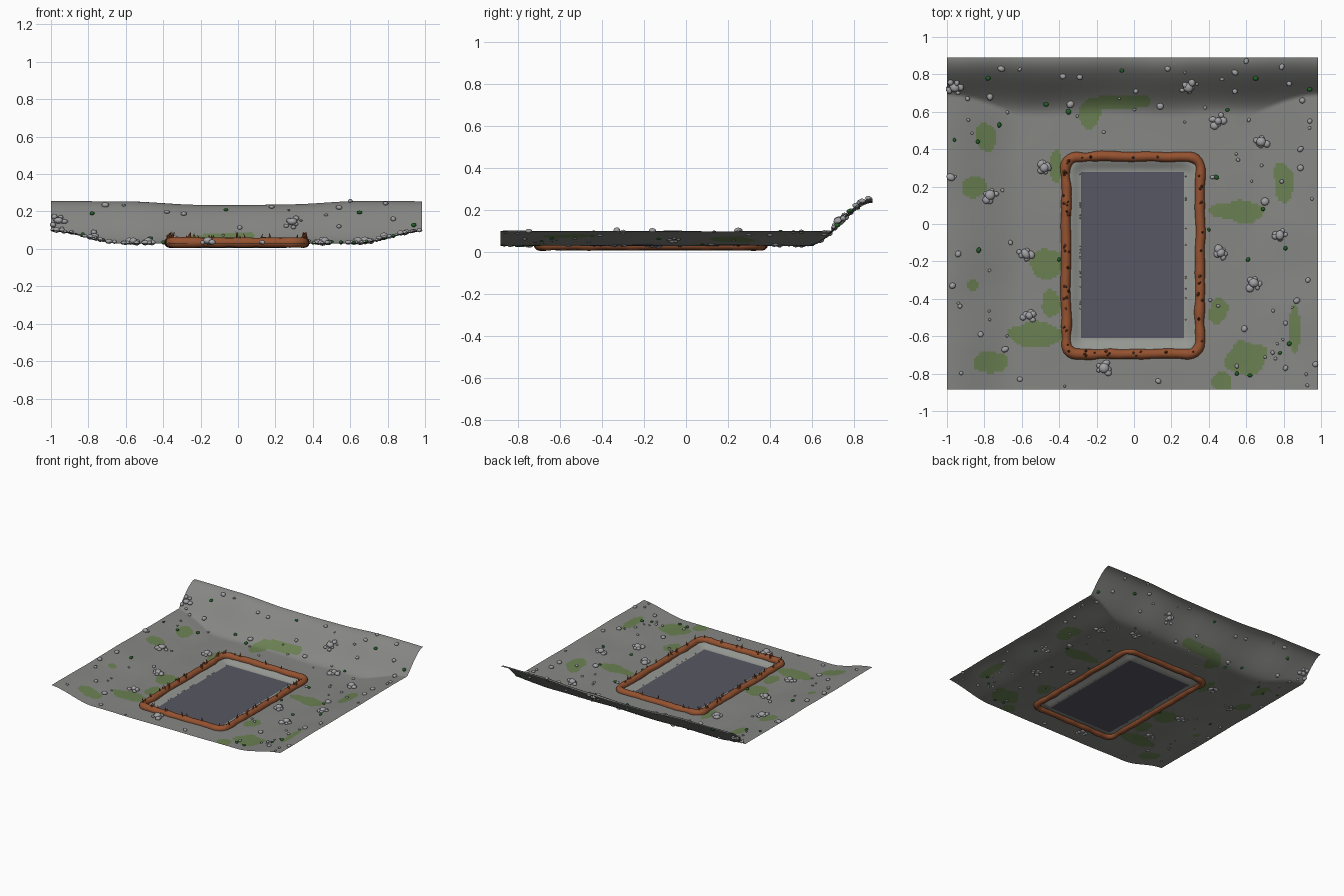
import bpy, bmesh, math, random
from mathutils import Vector, Matrix, noise

if "Cube" in bpy.data.objects:
    bpy.data.objects.remove(bpy.data.objects["Cube"])

random.seed(7)

def mat(name, rgb):
    m = bpy.data.materials.new(name)
    m.diffuse_color = (*rgb, 1)
    m.use_nodes = True
    m.node_tree.nodes["Principled BSDF"].inputs["Base Color"].default_value = m.diffuse_color
    return m

GROUND = mat("ground grey", (0.24, 0.24, 0.23))
MOSS = mat("moss green", (0.145, 0.215, 0.085))
BANK = mat("bank light grey", (0.30, 0.31, 0.29))
POOL = mat("pool slate", (0.095, 0.095, 0.125))
RUST = mat("rust brown", (0.30, 0.085, 0.03))
STONE = mat("stone grey", (0.36, 0.36, 0.38))
SPROUT = mat("sprout green", (0.015, 0.12, 0.02))

def finish(name, bm, mats, smooth=True):
    me = bpy.data.meshes.new(name)
    for f in bm.faces:
        f.smooth = smooth
    bm.to_mesh(me)
    bm.free()
    for m in mats:
        me.materials.append(m)
    ob = bpy.data.objects.new(name, me)
    bpy.context.collection.objects.link(ob)
    return ob

def step(a, b, v):
    t = min(1, max(0, (v - a) / (b - a)))
    return t * t * (3 - 2 * t)

# Rounded-rectangle distance (negative inside)
def rect_dist(x, y, x0, x1, y0, y1, r):
    dx = abs(x - (x0 + x1) / 2) - (x1 - x0) / 2 + r
    dy = abs(y - (y0 + y1) / 2) - (y1 - y0) / 2 + r
    return math.hypot(max(dx, 0), max(dy, 0)) + min(max(dx, dy), 0) - r

def pool_dist(x, y):
    return rect_dist(x, y, -0.28, 0.27, -0.615, 0.283, 0.02)

def rim_dist(x, y):
    return rect_dist(x, y, -0.363, 0.353, -0.695, 0.36, 0.06)

# Ground height: flat floor, raised sides, steep back bank, sunken pool
def height(x, y):
    n = noise.noise(Vector((x * 4, y * 4, 0.3)))
    side = 0.07 * step(0.62, 1.02, abs(x) + 0.04 * noise.noise(Vector((y * 3, 2, x))))
    crest = 0.205 + 0.02 * step(0.2, 0.65, abs(x))
    back = crest * step(0.58, 0.89, y + 0.012 * noise.noise(Vector((x * 3, 5, 0))))
    z = 0.03 + max(side, back) + 0.004 * n
    if rim_dist(x, y) < 0:
        z = 0.006 + (z - 0.006) * step(-0.005, 0.07, pool_dist(x, y))
    return z

# Moss patches: x, y, radius x, radius y
PATCHES = [(-.24, .58, .05, .10), (-.07, .655, .15, .04), (-.85, .20, .06, .06),
           (-.79, .46, .05, .07), (.55, .07, .13, .06), (.80, .23, .05, .11),
           (-.46, -.22, .09, .08), (-.42, .31, .03, .08), (-.53, -.59, .15, .07),
           (-.45, -.43, .05, .08), (-.77, -.74, .10, .06), (.60, -.72, .11, .09),
           (.47, -.84, .06, .05), (.45, -.45, .05, .08), (.86, -.56, .03, .13),
           (-.86, -.33, .035, .03)]

def mossy(x, y):
    w = 0.45 * noise.noise(Vector((x * 9, y * 9, 4)))
    return any(math.hypot((x - a) / c, (y - b) / d) + w < 1 for a, b, c, d in PATCHES)

# Ground sheet
NX, NY = 166, 148
bm = bmesh.new()
grid = []
for j in range(NY + 1):
    y = -0.885 + 1.775 * j / NY
    row = []
    for i in range(NX + 1):
        x = -1 + 1.985 * i / NX
        row.append(bm.verts.new((x, y, height(x, y))))
    grid.append(row)
for j in range(NY):
    for i in range(NX):
        f = bm.faces.new((grid[j][i], grid[j][i + 1], grid[j + 1][i + 1], grid[j + 1][i]))
        c = f.calc_center_median()
        if pool_dist(c.x, c.y) < 0:
            f.material_index = 3
        elif rim_dist(c.x, c.y) < 0:
            f.material_index = 2
        elif mossy(c.x, c.y):
            f.material_index = 1
finish("ground", bm, [GROUND, MOSS, BANK, POOL])

# Rim path: rounded rectangle around the pool
path = []
R = 0.06
for cx, cy, a0 in [(.293, .30, 0), (-.303, .30, 90), (-.303, -.635, 180), (.293, -.635, 270)]:
    for k in range(6):
        a = math.radians(a0 + 18 * k)
        path.append(Vector((cx + R * math.cos(a), cy + R * math.sin(a), 0)))
dense = []
for a, b in zip(path, path[1:] + path[:1]):
    n = max(1, round((b - a).length / 0.022))
    dense += [a.lerp(b, k / n) for k in range(n)]

# Rim tube, slightly lumpy
bm = bmesh.new()
SIDES, rings = 12, []
for i, p in enumerate(dense):
    t = (dense[(i + 1) % len(dense)] - dense[i - 1]).normalized()
    out = Vector((t.y, -t.x, 0))
    c = p + out * 0.008 * noise.noise(p * 9)
    r = 0.026 + 0.006 * noise.noise(p * 14 + Vector((0, 0, 3)))
    rings.append([bm.verts.new(c + out * r * math.cos(q) + Vector((0, 0, 0.034 + r * math.sin(q))))
                  for q in (2 * math.pi * k / SIDES for k in range(SIDES))])
for i, ra in enumerate(rings):
    rb = rings[(i + 1) % len(rings)]
    for k in range(SIDES):
        m = (k + 1) % SIDES
        bm.faces.new((ra[k], rb[k], rb[m], ra[m]))
bmesh.ops.recalc_face_normals(bm, faces=bm.faces)
finish("rim", bm, [RUST])

# Thorns on the rim
bm = bmesh.new()
for _ in range(58):
    p = random.choice(dense)
    h = random.uniform(0.025, 0.048)
    tilt = Matrix.Rotation(random.uniform(-.35, .35), 4, 'X') @ Matrix.Rotation(random.uniform(-.35, .35), 4, 'Y')
    pos = p + Vector((random.uniform(-.014, .014), random.uniform(-.014, .014), 0.048))
    bmesh.ops.create_cone(bm, cap_ends=True, segments=7, radius1=random.uniform(.007, .011), radius2=0.0005,
                          depth=h, matrix=Matrix.Translation(pos) @ tilt @ Matrix.Translation((0, 0, h / 2)))
finish("rim_thorns", bm, [RUST], False)

# Pebble helper: squashed, turned ball resting on the ground
def pebble(bm, x, y, r, lift=0.3):
    x, y = min(0.985, max(-0.995, x)), min(0.885, max(-0.88, y))
    s = Matrix.Diagonal((random.uniform(.8, 1.25), random.uniform(.8, 1.2), random.uniform(.65, .9), 1))
    turn = Matrix.Rotation(random.uniform(0, 6.28), 4, 'Z')
    place = Matrix.Translation((x, y, height(x, y) + r * lift))
    bmesh.ops.create_icosphere(bm, subdivisions=2, radius=r, matrix=place @ turn @ s)

CLUSTERS = [(.29, .73), (.45, .55), (.68, .44), (-.48, .30), (-.77, .155), (-.58, -.16),
            (.465, -.155), (.78, -.06), (.64, -.315), (-.56, -.49), (-.16, -.77), (-.96, .73)]
SINGLES = [(-.71, .83), (-.38, .79), (-.29, .785), (.18, .83), (.60, .87), (.54, .81), (.79, .84),
           (.83, .75), (.90, .66), (.54, .71), (-.34, .64), (.01, .71), (-.77, .68), (-.89, .67),
           (.14, .63), (-.98, .25), (-.94, -.16), (-.97, -.33), (-.93, -.44), (-.66, -.10),
           (.89, .40), (.89, .30), (.59, -.56), (.81, -.53), (.87, -.41), (.42, .25), (.55, -.76),
           (.81, -.77), (.97, -.75), (.13, -.84), (-.82, -.59), (-.69, -.67), (-.61, -.83),
           (.93, -.30), (.70, .12), (.94, .55)]

# Stone clusters, single stones and scattered grit
bm = bmesh.new()
for x, y in CLUSTERS:
    pebble(bm, x, y, 0.024, 0.6)
    for k in range(5):
        a = k * 1.257 + random.uniform(-.4, .4)
        d = random.uniform(.018, .036)
        pebble(bm, x + d * math.cos(a), y + d * math.sin(a), random.uniform(.012, .021))
for x, y in SINGLES:
    pebble(bm, x, y, random.uniform(.012, .02))
for _ in range(60):
    x, y = random.uniform(-.98, .97), random.uniform(-.87, .87)
    if rim_dist(x, y) > 0.04:
        pebble(bm, x, y, random.uniform(.007, .011))
for _ in range(30):  # grit along the pool edge
    y = random.uniform(-.6, .28)
    pebble(bm, random.choice((-.287, .277)), y, 0.004)
finish("stones", bm, [STONE])

# Small green sprouts
SPROUTS = [(-.78, .78), (-.47, .64), (-.065, .82), (-.35, .60), (-.835, .44), (-.96, .45), (.44, .25),
           (.65, .78), (.50, .61), (.78, -.69), (.55, -.80), (.81, -.13), (-.83, -.14), (-.72, .53),
           (.40, -.03), (.62, -.81), (.69, .08), (.61, -.19), (.83, -.64), (-.40, -.19), (.94, .72)]
bm = bmesh.new()
for x, y in SPROUTS:
    pebble(bm, x, y, random.uniform(.010, .014))
finish("sprouts", bm, [SPROUT])
